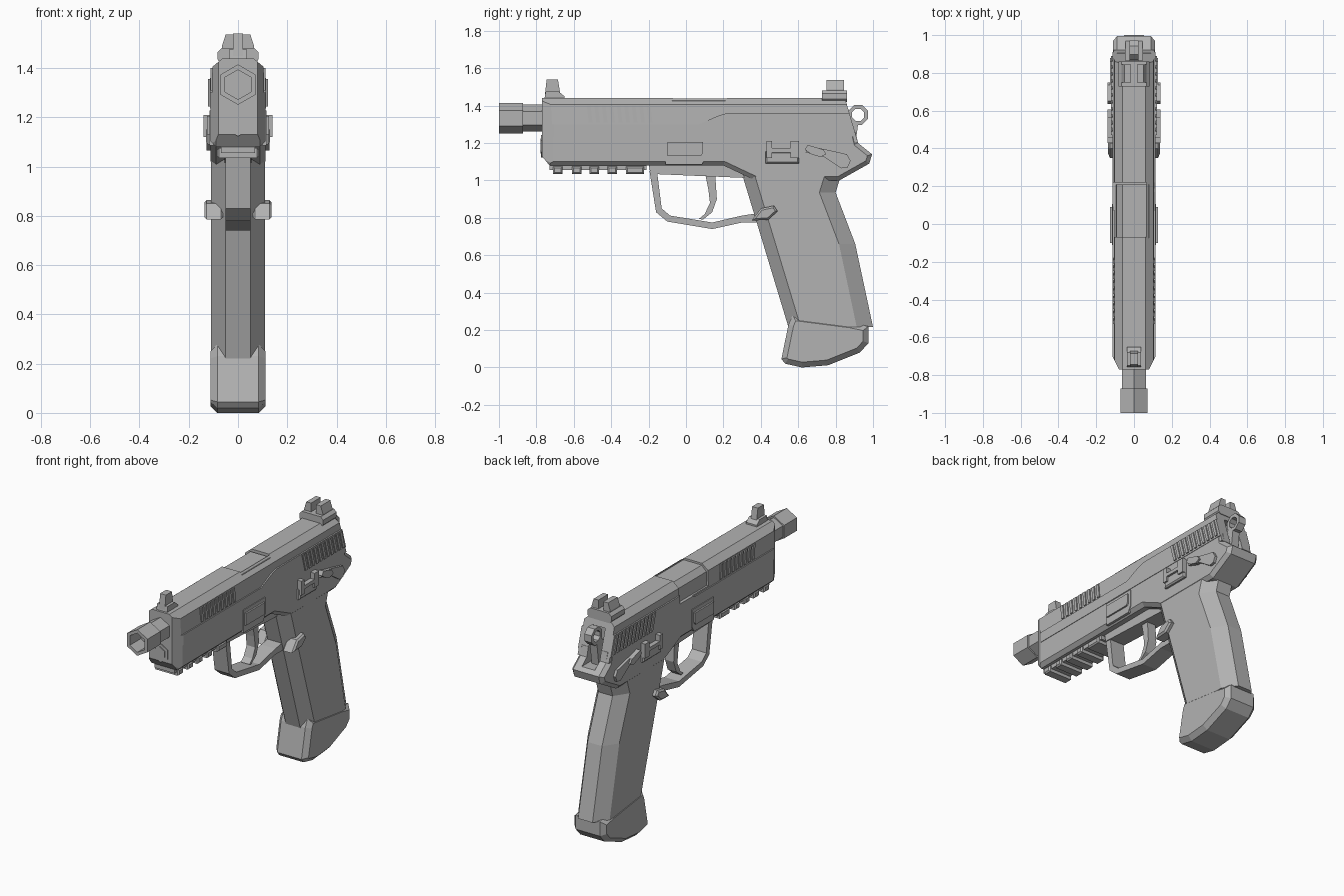
import bpy, bmesh, math
from mathutils import Vector

if "Cube" in bpy.data.objects:
    bpy.data.objects.remove(bpy.data.objects["Cube"])

grey = bpy.data.materials.new("gunmetal_grey")
grey.diffuse_color = (0.45, 0.45, 0.45, 1)
grey.use_nodes = True
grey.node_tree.nodes["Principled BSDF"].inputs["Base Color"].default_value = grey.diffuse_color


def finish(name, bm):
    bmesh.ops.recalc_face_normals(bm, faces=bm.faces)
    me = bpy.data.meshes.new(name)
    bm.to_mesh(me)
    bm.free()
    me.materials.append(grey)
    ob = bpy.data.objects.new(name, me)
    bpy.context.collection.objects.link(ob)
    return ob


def add_loft(bm, rings, closed=False):
    vs = [[bm.verts.new(p) for p in r] for r in rings]
    n = len(vs[0])
    pairs = list(zip(vs, vs[1:])) + ([(vs[-1], vs[0])] if closed else [])
    for a, b in pairs:
        for i in range(n):
            j = (i + 1) % n
            bm.faces.new((a[i], a[j], b[j], b[i]))
    if not closed:
        bm.faces.new(vs[0])
        bm.faces.new(vs[-1])


def loft(name, rings, closed=False):
    bm = bmesh.new()
    add_loft(bm, rings, closed)
    return finish(name, bm)


def inset(poly, c):
    p = [Vector(q) for q in poly]
    n = len(p)
    s = 1 if sum(p[i - 1].cross(p[i]) for i in range(n)) > 0 else -1
    nor = []
    for i in range(n):
        d = (p[(i + 1) % n] - p[i]).normalized()
        nor.append(Vector((-d.y, d.x)) * s)
    return [p[i] + (nor[i - 1] + nor[i]) * c / (1 + nor[i - 1].dot(nor[i])) for i in range(n)]


def prism(name, polys, spans, axis="X", chamfer=0):
    """Extrude outlines over spans of an axis: X takes (y, z) points, Y takes (x, z)."""
    bm = bmesh.new()
    for poly in polys:
        for a, b in spans:
            layers = [(a, poly), (b, poly)]
            if chamfer:
                small = inset(poly, chamfer)
                layers = [(a, small), (a + chamfer, poly), (b - chamfer, poly), (b, small)]
            add_loft(bm, [[(t, u, v) if axis == "X" else (u, t, v) for u, v in q]
                          for t, q in layers])
    return finish(name, bm)


def both(a, b):
    return [(a, b), (-b, -a)]


def rect(u0, u1, v0, v1):
    return [(u0, v0), (u1, v0), (u1, v1), (u0, v1)]


def mirror(half):
    return half + [(-x, z) for x, z in reversed(half)]


def chop(ob, co, no):
    bm = bmesh.new()
    bm.from_mesh(ob.data)
    res = bmesh.ops.bisect_plane(bm, geom=bm.verts[:] + bm.edges[:] + bm.faces[:],
                                 plane_co=co, plane_no=no, clear_outer=True)
    bmesh.ops.edgeloop_fill(bm, edges=[g for g in res["geom_cut"] if isinstance(g, bmesh.types.BMEdge)])
    bmesh.ops.recalc_face_normals(bm, faces=bm.faces)
    bm.to_mesh(ob.data)
    bm.free()


def carve(cutter, *obs):
    for ob in obs:
        mod = ob.modifiers.new("cut", "BOOLEAN")
        mod.operation = "DIFFERENCE"
        mod.object = cutter
        bpy.context.view_layer.update()
        me = bpy.data.meshes.new_from_object(ob.evaluated_get(bpy.context.evaluated_depsgraph_get()))
        ob.modifiers.clear()
        ob.data = me
    bpy.data.objects.remove(cutter)


def ring(r, t, axis, u, v, n):
    pts = []
    for i in range(n):
        a = math.pi / 2 + math.tau * i / n + (math.pi / n if axis == "X" else 0)
        p, q = u + r * math.cos(a), v + r * math.sin(a)
        pts.append((t, p, q) if axis == "X" else (p, t, q))
    return pts


# Slide, its wider lower flank, and the frame with its tail
slide = prism("slide", [mirror([(0.062, 1.44), (0.104, 1.405), (0.109, 1.2)])], [(-0.77, 0.95)], "Y")
flank = prism("slide_flank", [[(-0.77, 1.235), (-0.77, 1.30), (0.07, 1.30), (0.17, 1.345),
                               (0.22, 1.36), (0.95, 1.36), (0.95, 1.235)]], [(-0.114, 0.114)])
frame = prism("frame", [[(-0.77, 1.26), (-0.77, 1.13), (-0.73, 1.08), (0.2, 1.08), (0.37, 1.0),
                         (0.82, 1.0), (0.98, 1.09), (0.995, 1.14), (0.92, 1.2), (0.905, 1.26)]],
              [(-0.111, 0.111)], chamfer=0.022)
for ob in (slide, flank):
    chop(ob, (0, 0.85, 1.44), (0, 0.17, 0.05))
for ob in (slide, flank, frame):
    for s in (1, -1):
        chop(ob, (s * 0.08, -0.77, 1.2), (s * 0.07, -0.035, 0))
carve(prism("port_cutter", [rect(-0.07, 0.22, 1.31, 1.6)], [(-0.3, 0.066)]), slide, flank)
carve(prism("hammer_cutter", [rect(0.82, 1.2, 1.16, 1.385)], [(-0.045, 0.045)]), slide, flank, frame)

# Barrel hood showing in the ejection port
prism("barrel_hood", [[(0.08, 1.28), (0.08, 1.428), (-0.06, 1.428), (-0.092, 1.395), (-0.096, 1.28)]],
      [(-0.075, 0.21)], "Y")

# Hexagonal barrel, hollow muzzle and guide rod
loft("barrel", [ring(r, y, "Y", 0, 1.333, 6) for r, y in
                [(0.072, -0.74), (0.072, -0.872), (0.082, -0.872), (0.082, -1.0),
                 (0.06, -1.0), (0.06, -0.89)]])
loft("guide_rod", [ring(r, y, "Y", 0, 1.183, 6) for r, y in
                   [(0.06, -0.7), (0.06, -0.774), (0.04, -0.774), (0.04, -0.779)]])

# Serration ribs
prism("front_serrations", [[(y, 1.31), (y + 0.02, 1.31), (y + 0.01, 1.4), (y - 0.01, 1.4)]
                           for y in [-0.52 + 0.04 * i for i in range(9)]], both(0.1, 0.112))
prism("rear_serrations", [[(y, 1.245), (y + 0.02, 1.245), (y - 0.01, 1.355), (y - 0.03, 1.355)]
                          for y in [0.50 + 0.037 * i for i in range(11)]], both(0.1, 0.121))

# Sights
prism("front_sight_base", [[(-0.76, 1.42), (-0.75, 1.475), (-0.68, 1.475), (-0.65, 1.45), (-0.65, 1.42)]],
      [(-0.037, 0.037)])
prism("front_sight_post", [[(-0.755, 1.45), (-0.745, 1.54), (-0.685, 1.54), (-0.67, 1.45)]], [(-0.02, 0.02)])
prism("rear_sight_base", [mirror([(0.07, 1.42), (0.083, 1.435), (0.083, 1.465), (0.065, 1.482)])],
      [(0.727, 0.86)], "Y")
prism("rear_sight_posts", [[(s * x, z) for x, z in
                            [(0.017, 1.45), (0.065, 1.45), (0.065, 1.49), (0.05, 1.537), (0.017, 1.537)]]
                           for s in (1, -1)], [(0.75, 0.845)], "Y")

# Hammer
loft("hammer_ring", [ring(r, x, "X", 0.92, 1.35, 8) for r, x in
                     [(0.057, -0.025), (0.057, 0.025), (0.035, 0.025), (0.035, -0.025)]], closed=True)
prism("hammer_arm", [[(0.84, 1.15), (0.9, 1.15), (0.92, 1.3), (0.88, 1.32), (0.84, 1.3)]], [(-0.025, 0.025)])

# Accessory rail
prism("rail_base", [rect(-0.73, -0.21, 1.055, 1.09)], [(-0.07, 0.07)])
prism("rail_teeth", [rect(a, b, 1.035, 1.075) for a, b in
                     [(-0.71, -0.66), (-0.61, -0.56), (-0.515, -0.465), (-0.42, -0.37), (-0.32, -0.225)]],
      [(-0.085, 0.085)], chamfer=0.008)

# Trigger group
prism("trigger_housing", [[(-0.2, 1.09), (-0.19, 1.035), (0.4, 1.01), (0.4, 1.09)]], [(-0.055, 0.055)])
prism("trigger_guard", [[(-0.195, 1.05), (-0.16, 0.83), (-0.1, 0.78), (0.14, 0.74), (0.3, 0.775),
                         (0.42, 0.775), (0.42, 0.83), (0.3, 0.812), (0.14, 0.775), (-0.085, 0.812),
                         (-0.13, 0.85), (-0.155, 1.05)]], [(-0.05, 0.05)])
prism("trigger", [[(0.1, 1.05), (0.12, 0.95), (0.128, 0.88), (0.1, 0.82), (0.07, 0.795), (0.09, 0.79),
                   (0.14, 0.83), (0.165, 0.9), (0.155, 1.05)]], [(-0.03, 0.03)])

# Controls on both sides
prism("takedown_panel", [[(-0.11, 1.085), (0.085, 1.085), (0.105, 1.12), (0.105, 1.228), (-0.11, 1.228)]],
      both(0.1, 0.116))
prism("takedown_lever", [[(-0.1, 1.13), (0.08, 1.13), (0.09, 1.145), (0.09, 1.205), (-0.1, 1.205)]],
      both(0.1, 0.126))
prism("slide_catch_plate", [rect(0.425, 0.605, 1.09, 1.155)], both(0.1, 0.13), chamfer=0.008)
prism("slide_catch_tabs", [rect(0.43, 0.46, 1.12, 1.21), rect(0.56, 0.605, 1.12, 1.21),
                           rect(0.43, 0.6, 1.15, 1.172)], both(0.1, 0.14))
prism("safety_lever", [[(0.64, 1.15), (0.65, 1.185), (0.75, 1.165), (0.86, 1.14), (0.88, 1.105),
                        (0.865, 1.07), (0.83, 1.065), (0.74, 1.125)]], both(0.1, 0.127))
prism("safety_thumb_pad", [[(0.635, 1.165), (0.65, 1.19), (0.735, 1.165), (0.75, 1.14), (0.72, 1.125),
                            (0.67, 1.14)]], both(0.1, 0.139))
prism("magazine_catch", [[(0.35, 0.785), (0.4, 0.85), (0.47, 0.865), (0.49, 0.835), (0.44, 0.79)]],
      both(0.06, 0.137), chamfer=0.01)

# Grip: eight-sided sections, raked backwards
def grip_ring(z, back):
    front = 0.31 + (1.0 - z) * 0.303
    half = [(0.05, front), (0.109, front + 0.066), (0.109, back - 0.087), (0.05, back)]
    return [(x, y, z) for x, y in mirror(half)]


loft("grip", [grip_ring(z, b) for z, b in
              [(1.06, 0.84), (1.0, 0.82), (0.935, 0.8), (0.66, 0.905), (0.45, 0.95), (0.215, 1.0)]])

# Magazine base
prism("magazine_base", [[(0.57, 0.28), (0.548, 0.23), (0.51, 0.045), (0.53, 0.02), (0.62, 0), (0.76, 0.012),
                         (0.93, 0.08), (0.975, 0.13), (0.975, 0.22), (0.88, 0.24)]],
      [(-0.112, 0.112)], chamfer=0.028)
